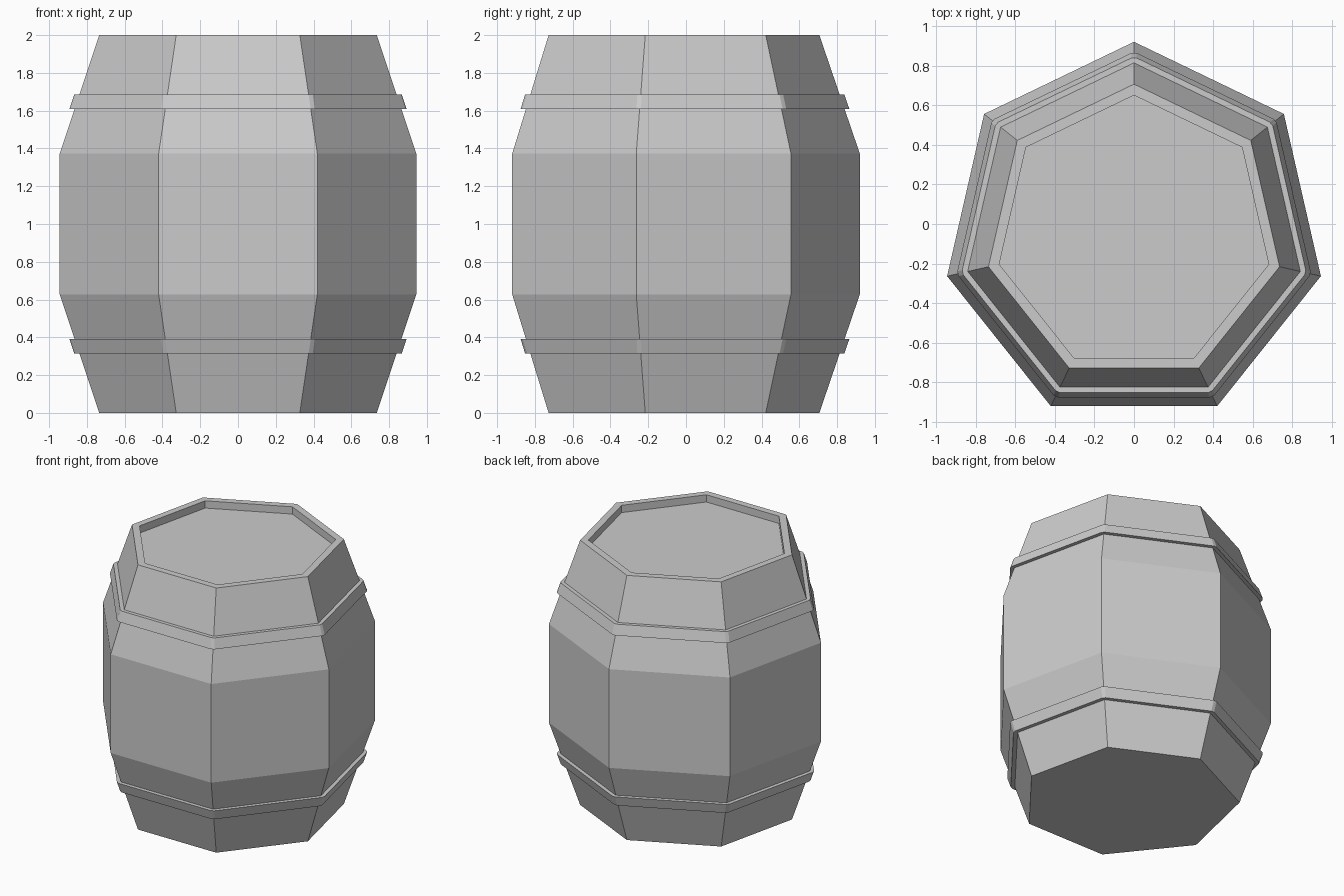
import bpy, bmesh
from math import sin, cos, pi

if "Cube" in bpy.data.objects:
    bpy.data.objects.remove(bpy.data.objects["Cube"])

SIDES = 7
R_END, R_MID = 0.754, 0.968
Z_LOW, Z_HIGH, HEIGHT = 0.627, 1.373, 2.0
CENTRE_Y = -R_MID * (1 - cos(pi / SIDES)) / 2


def body_radius(z):
    d = min(z, HEIGHT - z)
    return R_END + (R_MID - R_END) * min(d / Z_LOW, 1)


def heptagon(r, z):
    angles = [pi / 2 + 2 * pi * k / SIDES for k in range(SIDES)]
    return [(r * cos(a), CENTRE_Y + r * sin(a), z) for a in angles]


def strap_ring(r, z, out):
    # each side pushed straight out, which leaves a small flat at every corner
    ring = []
    for k in range(SIDES):
        a = pi / 2 + 2 * pi * k / SIDES
        for n in (a - pi / SIDES, a + pi / SIDES):
            ring.append((r * cos(a) + out * cos(n),
                         CENTRE_Y + r * sin(a) + out * sin(n), z))
    return ring


def loft(name, rings, closed=False):
    bm = bmesh.new()
    loops = [[bm.verts.new(p) for p in ring] for ring in rings]
    pairs = list(zip(loops, loops[1:]))
    if closed:
        pairs.append((loops[-1], loops[0]))
    for a, b in pairs:
        n = len(a)
        for i in range(n):
            j = (i + 1) % n
            bm.faces.new((a[i], a[j], b[j], b[i]))
    if not closed:
        bm.faces.new(loops[0][::-1])
        bm.faces.new(loops[-1])
    bmesh.ops.recalc_face_normals(bm, faces=bm.faces[:])
    mesh = bpy.data.meshes.new(name)
    bm.to_mesh(mesh)
    bm.free()
    obj = bpy.data.objects.new(name, mesh)
    bpy.context.collection.objects.link(obj)
    return obj


# barrel body with a recessed lid
R_LID = 0.698
loft("barrel_body", [
    heptagon(R_END, 0), heptagon(R_MID, Z_LOW), heptagon(R_MID, Z_HIGH),
    heptagon(R_END, HEIGHT), heptagon(R_LID, HEIGHT), heptagon(R_LID, HEIGHT - 0.055)])

# two hoops following the slope of the staves
for name, z0, z1 in (("lower_hoop", 0.315, 0.39), ("upper_hoop", 1.61, 1.685)):
    r0, r1 = body_radius(z0), body_radius(z1)
    loft(name, [strap_ring(r0, z0, 0.028), strap_ring(r1, z1, 0.028),
                strap_ring(r1 - 0.015, z1, 0.005), strap_ring(r0 - 0.015, z0, 0.005)],
         closed=True)
